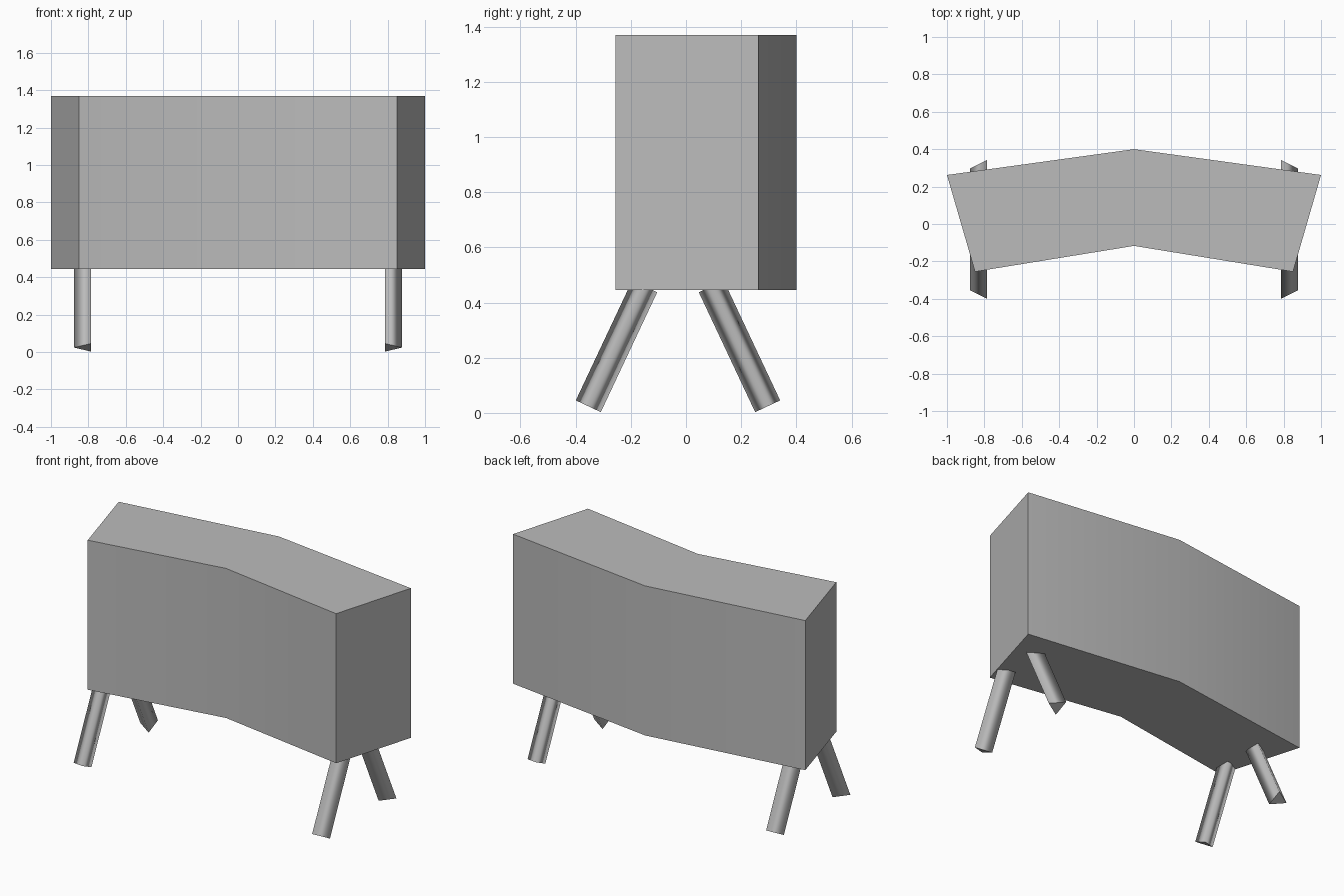
import bpy
import bmesh
import math
from mathutils import Vector

cube = bpy.data.objects.get("Cube")
if cube:
    bpy.data.objects.remove(cube, do_unlink=True)

# One plain grey for the whole piece
GREY = (0.5, 0.5, 0.5, 1.0)
grey = bpy.data.materials.new("plain_grey")
grey.use_nodes = True
grey.diffuse_color = GREY
grey.node_tree.nodes["Principled BSDF"].inputs["Base Color"].default_value = GREY


def prism(name, outline, sweep):
    """Extrude a closed outline along a vector, rounding only the side shading."""
    bm = bmesh.new()
    base = bm.faces.new([bm.verts.new(p) for p in outline])
    extruded = bmesh.ops.extrude_face_region(bm, geom=[base], use_keep_orig=True)
    top = [v for v in extruded["geom"] if isinstance(v, bmesh.types.BMVert)]
    bmesh.ops.translate(bm, verts=top, vec=sweep)
    bmesh.ops.recalc_face_normals(bm, faces=bm.faces)
    axis = Vector(sweep).normalized()
    for face in bm.faces:
        face.smooth = True
        if abs(face.normal.dot(axis)) > 0.9:
            for edge in face.edges:
                edge.smooth = False
    mesh = bpy.data.meshes.new(name)
    bm.to_mesh(mesh)
    bm.free()
    mesh.materials.append(grey)
    obj = bpy.data.objects.new(name, mesh)
    bpy.context.collection.objects.link(obj)
    return obj


# Chevron-shaped body with slanted ends
BOTTOM, TOP = 0.445, 1.37
half = [(0, 0.40), (1.0, 0.262), (0.85, -0.255), (0, -0.117)]
plan = half + [(-x, y) for x, y in reversed(half) if x]
body = prism("body", [(x, y, BOTTOM) for x, y in plan], (0, 0, TOP - BOTTOM))
bpy.context.view_layer.objects.active = body
body.select_set(True)
bpy.ops.object.shade_smooth_by_angle(angle=math.radians(30))
body.select_set(False)

# Splayed three-sided legs, ridge facing outward
TILT = math.radians(25.2)
LENGTH = 0.48
for side, sx in (("left", 1), ("right", -1)):
    for end, sy, foot_y in (("front", -1, -0.354), ("back", 1, 0.296)):
        foot = Vector((0, foot_y, 0.024))
        across = Vector((0, math.cos(TILT), sy * math.sin(TILT))) * 0.05
        flat = Vector((sx * 0.787, 0, 0))
        ridge = Vector((sx * 0.877, 0, 0))
        outline = [foot + flat + across, foot + flat - across, foot + ridge]
        sweep = Vector((0, -sy * math.sin(TILT), math.cos(TILT))) * LENGTH
        prism(f"{end}_{side}_leg", outline, sweep)
